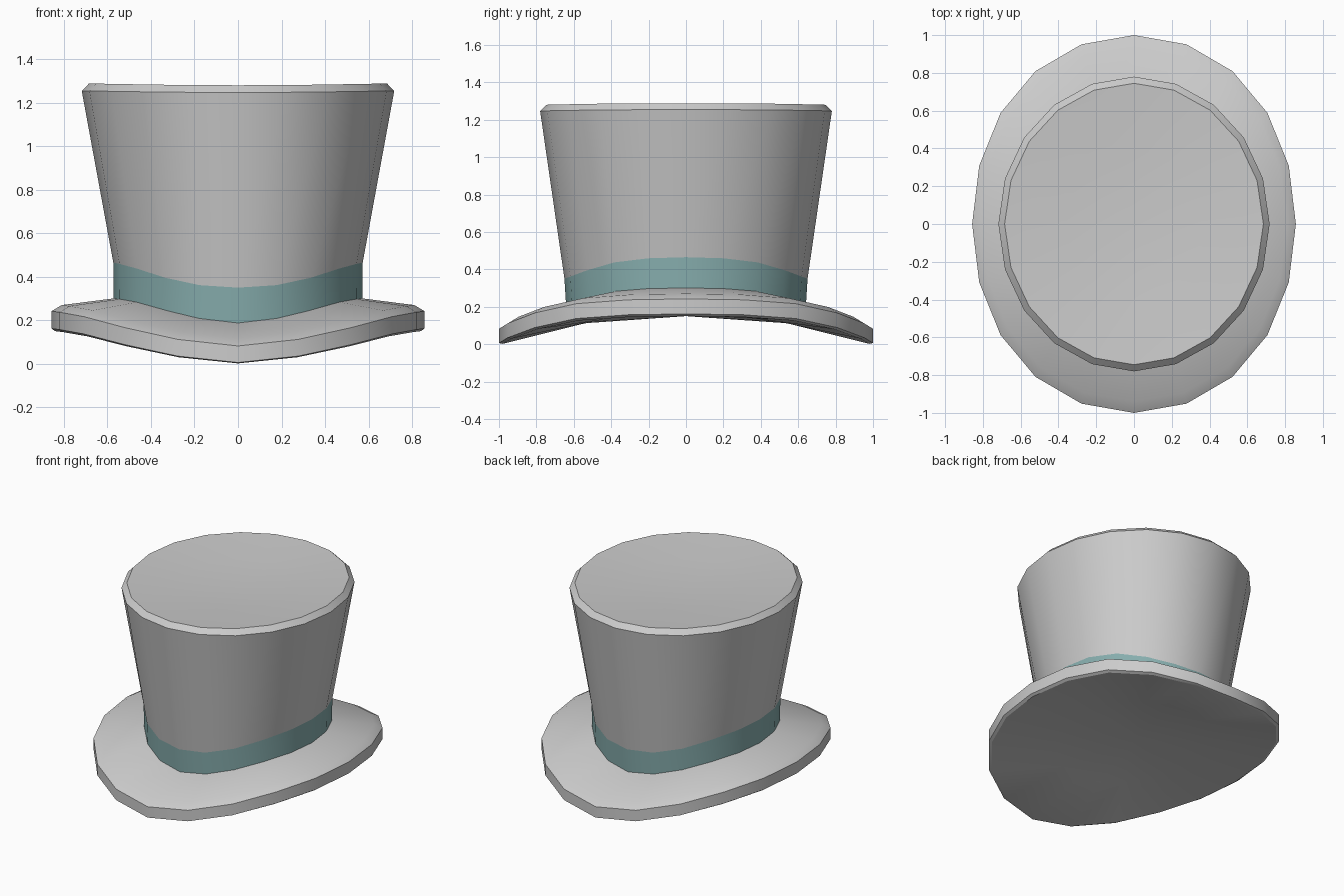
import bpy, bmesh, math

if "Cube" in bpy.data.objects:
    bpy.data.objects.remove(bpy.data.objects["Cube"])

N = 20
# Rise from the front/back dip up to the raised sides, per 18 degree step
BRIM_RISE = [0, .19, .53, .84, .97, 1]
CROWN_RISE = [0, .10, .40, .76, .95, 1]


def ring(bm, rx, ry, z_front, z_side, rise, bulge=0.0):
    verts = []
    for i in range(N):
        a = 2 * math.pi * i / N
        k = i % 10
        s = rise[min(k, 10 - k)]
        x = rx * math.sin(a) * (1 + bulge * math.cos(a) ** 2)
        verts.append(bm.verts.new((x, -ry * math.cos(a), z_front + (z_side - z_front) * s)))
    return verts


def loft(name, rings, rise, start=None, end=None, bulge=0.0):
    """Skin a stack of rings; start/end are heights of optional cap centres."""
    bm = bmesh.new()
    loops = [ring(bm, *r, rise, bulge) for r in rings]
    for lo, hi in zip(loops, loops[1:]):
        for i in range(N):
            j = (i + 1) % N
            bm.faces.new((lo[i], lo[j], hi[j], hi[i]))
    for z, loop in ((start, loops[0]), (end, loops[-1])):
        if z is not None:
            c = bm.verts.new((0, 0, z))
            for i in range(N):
                j = (i + 1) % N
                bm.faces.new((c, loop[j], loop[i]) if loop is loops[0] else (c, loop[i], loop[j]))
    bm.normal_update()
    me = bpy.data.meshes.new(name)
    bm.to_mesh(me)
    bm.free()
    ob = bpy.data.objects.new(name, me)
    bpy.context.collection.objects.link(ob)
    bpy.ops.object.select_all(action='DESELECT')
    ob.select_set(True)
    bpy.context.view_layer.objects.active = ob
    bpy.ops.object.shade_smooth_by_angle(angle=math.radians(28))
    return ob


# Curved brim: underside, bevelled rim, upper surface
loft("brim", [
    (.46, .54, .112, .15, ),
    (.84, .98, .002, .15),
    (.857, 1.0, .006, .162),
    (.857, 1.0, .082, .242),
    (.81, .94, .118, .27),
    (.56, .63, .19, .302),
], BRIM_RISE, start=.15, bulge=.055)

# Crown flaring upward, with a bevelled edge and dished top
loft("crown", [
    (.573, .65, .35, .465),
    (.718, .78, 1.247, 1.254),
    (.685, .745, 1.28, 1.288),
    (.36, .39, 1.256, 1.26),
], CROWN_RISE, end=1.245)

# Coloured hat band
band = loft("hat_band", [
    (.572, .64, .188, .30),
    (.573, .65, .35, .465),
], CROWN_RISE)
mat = bpy.data.materials.new("teal")
mat.diffuse_color = (.24, .42, .42, 1)
mat.use_nodes = True
mat.node_tree.nodes["Principled BSDF"].inputs["Base Color"].default_value = mat.diffuse_color
band.data.materials.append(mat)
